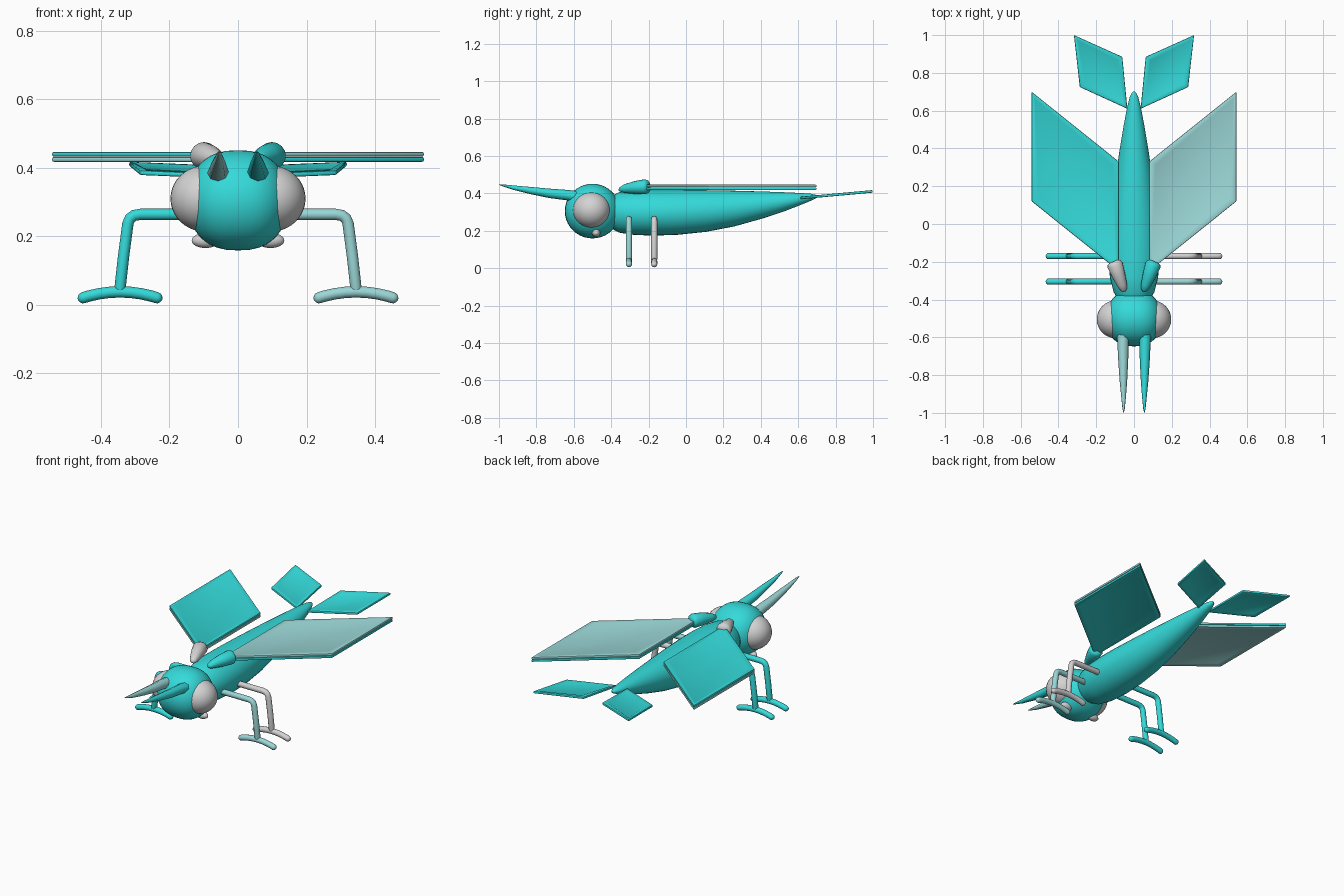
import bpy, bmesh, math
from mathutils import Vector

if "Cube" in bpy.data.objects:
    bpy.data.objects.remove(bpy.data.objects["Cube"])


def material(name, rgb):
    m = bpy.data.materials.new(name)
    m.diffuse_color = (*rgb, 1)
    m.use_nodes = True
    m.node_tree.nodes["Principled BSDF"].inputs["Base Color"].default_value = m.diffuse_color
    return m


TEAL = material("teal", (0.035, 0.70, 0.70))
PALE = material("pale teal", (0.33, 0.68, 0.68))
GREY = material("light grey", (0.66, 0.65, 0.65))


def finish(bm, name, mat, angle=40):
    bmesh.ops.recalc_face_normals(bm, faces=bm.faces)
    me = bpy.data.meshes.new(name)
    bm.to_mesh(me)
    bm.free()
    ob = bpy.data.objects.new(name, me)
    bpy.context.collection.objects.link(ob)
    me.materials.append(mat)
    bpy.ops.object.select_all(action='DESELECT')
    bpy.context.view_layer.objects.active = ob
    ob.select_set(True)
    bpy.ops.object.shade_smooth_by_angle(angle=math.radians(angle))
    return ob


def tube(name, mat, stations, sides=16, angle=40):
    """Loft ellipses along a path: (x, y, z, radius across, radius up)."""
    bm = bmesh.new()
    pts = [Vector(s[:3]) for s in stations]
    rings = []
    for i, s in enumerate(stations):
        t = (pts[min(i + 1, len(pts) - 1)] - pts[max(i - 1, 0)]).normalized()
        ref = Vector((0, 1, 0)) if abs(t.y) < 0.5 else Vector((0, 0, 1))
        across = t.cross(ref).normalized()
        up = across.cross(t)
        rings.append([bm.verts.new(pts[i] + across * s[3] * math.cos(a) + up * s[4] * math.sin(a))
                      for a in (2 * math.pi * k / sides for k in range(sides))])
    for a, b in zip(rings, rings[1:]):
        for k in range(sides):
            n = (k + 1) % sides
            bm.faces.new((a[k], a[n], b[n], b[k]))
    bm.faces.new(rings[0])
    bm.faces.new(rings[-1])
    return finish(bm, name, mat, angle)


def rod(name, mat, path, r):
    """Round rod with domed ends."""
    p = [Vector(q) for q in path]
    d0, d1 = (p[0] - p[1]).normalized(), (p[-1] - p[-2]).normalized()
    dome = [(1.0, 0.15), (0.8, 0.6), (0.45, 0.9)]
    st = [(*(p[0] + d0 * r * (h - 1)), r * w, r * w) for h, w in dome]
    st += [(*(q), r, r) for q in [p[0] - d0 * r] + p[1:-1] + [p[-1] - d1 * r]]
    st += [(*(p[-1] + d1 * r * (h - 1)), r * w, r * w) for h, w in reversed(dome)]
    return tube(name, mat, st, 12, 60)


def ball(name, mat, centre, radii, power=1.0):
    """Ellipsoid; a power below 1 makes it boxier along x."""
    bm = bmesh.new()
    bmesh.ops.create_uvsphere(bm, u_segments=32, v_segments=20, radius=1)
    for v in bm.verts:
        x = math.copysign(abs(v.co.x) ** power, v.co.x) if abs(v.co.x) > 1e-5 else 0
        v.co = Vector((x * radii[0], v.co.y * radii[1], v.co.z * radii[2])) + Vector(centre)
    return finish(bm, name, mat, 60)


def panel(name, mat, outline, z_at, thick, rim, depth):
    """Flat blade with a raised rim around a recessed centre on both sides."""
    bm = bmesh.new()
    top = [bm.verts.new((x, y, z_at(y) + thick / 2)) for x, y in outline]
    bot = [bm.verts.new((x, y, z_at(y) - thick / 2)) for x, y in outline]
    caps = [bm.faces.new(top), bm.faces.new(bot[::-1])]
    n = len(outline)
    for i in range(n):
        j = (i + 1) % n
        bm.faces.new((top[i], bot[i], bot[j], top[j]))
    bmesh.ops.recalc_face_normals(bm, faces=bm.faces)
    outer = list(bm.edges)
    for f in caps:
        bmesh.ops.inset_individual(bm, faces=[f], thickness=rim)
        bmesh.ops.inset_individual(bm, faces=[f], thickness=0.008, depth=-depth)
    bmesh.ops.bevel(bm, geom=[e for e in outer if e.is_valid], offset=thick * 0.35,
                    segments=2, affect='EDGES', profile=0.5)
    return finish(bm, name, mat, 30)


# Tapering body: y, top, bottom, half width
BODY = [(-0.40, .38, .21, .085), (-0.36, .405, .19, .108), (-0.28, .415, .178, .128),
        (-0.18, .418, .174, .134), (-0.05, .418, .178, .130), (0.10, .417, .194, .117),
        (0.25, .415, .223, .098), (0.40, .411, .265, .075), (0.52, .407, .304, .055),
        (0.62, .402, .342, .036), (0.67, .398, .362, .023), (0.695, .392, .374, .011),
        (0.702, .386, .380, .003)]
tube("body", TEAL, [(0, y, (t + b) / 2, w, (t - b) / 2) for y, t, b, w in BODY], 32)

# Head
ball("head", TEAL, (0, -0.50, 0.305), (0.15, 0.148, 0.146), 0.8)

# Wing and fin outlines for the positive side
WING = [(0.542, 0.70), (0.542, 0.12), (0.08, -0.25), (0.08, 0.33)]
FIN = [(0.318, 1.0), (0.287, 0.725), (0.035, 0.61), (0.062, 0.885)]

for s, side in ((1, "left"), (-1, "right")):
    # Eyes and small jaws
    ball(side + "_eye", GREY, (s * 0.097, -0.505, 0.31), (0.1, 0.1, 0.096))
    ball(side + "_jaw", GREY, (s * 0.095, -0.48, 0.188), (0.040, 0.022, 0.022))

    # Horn-like antennae
    tube(side + "_antenna", TEAL if s > 0 else PALE,
         [(s * 0.058, -0.53, .375, .034, .030), (s * 0.058, -0.63, .390, .030, .028),
          (s * 0.057, -0.73, .400, .026, .025), (s * 0.056, -0.83, .415, .020, .019),
          (s * 0.055, -0.92, .430, .012, .012), (s * 0.055, -0.98, .443, .006, .005),
          (s * 0.055, -1.0, .447, .001, .001)], 8, 60)

    # Wing root covers, narrow in front and blunt behind
    tube(side + "_wing_cover", TEAL if s > 0 else GREY,
         [(s * 0.051, -0.358, .418, .006, .006), (s * 0.054, -0.350, .420, .017, .014),
          (s * 0.062, -0.325, .425, .026, .024), (s * 0.082, -0.270, .431, .036, .035),
          (s * 0.100, -0.218, .435, .042, .040), (s * 0.105, -0.205, .436, .037, .034),
          (s * 0.108, -0.198, .436, .022, .020)], 16, 60)

    # Two-layer wings with alternating colours
    outline = [(s * x, y) for x, y in WING]
    panel(side + "_upper_wing", PALE if s > 0 else TEAL, outline,
          lambda y: 0.4395, 0.014, 0.03, 0.003)
    panel(side + "_lower_wing", TEAL if s > 0 else PALE, outline,
          lambda y: 0.4245, 0.014, 0.03, 0.003)

    # Tail fins rising to the back
    panel(side + "_tail_fin", TEAL, [(s * x, y) for x, y in FIN],
          lambda y: 0.374 + (y - 0.6) * 0.092, 0.014, 0.025, 0.003)

    # Bent legs with arched feet
    for part, y, mat in (("front", -0.305, PALE), ("rear", -0.17, GREY)):
        mat = mat if s > 0 else TEAL
        rod(f"{side}_{part}_leg", mat,
            [(s * x, y, z) for x, z in ((0.08, .264), (0.285, .264), (0.303, .261), (0.315, .252),
                                        (0.321, .238), (0.334, .14), (0.346, .03))], 0.0165)
        rod(f"{side}_{part}_foot", mat,
            [(s * (0.344 + u * 0.123), y, 0.038 - 0.022 * u * u)
             for u in (-1, -0.75, -0.5, -0.25, 0, 0.25, 0.5, 0.75, 1)], 0.0165)
